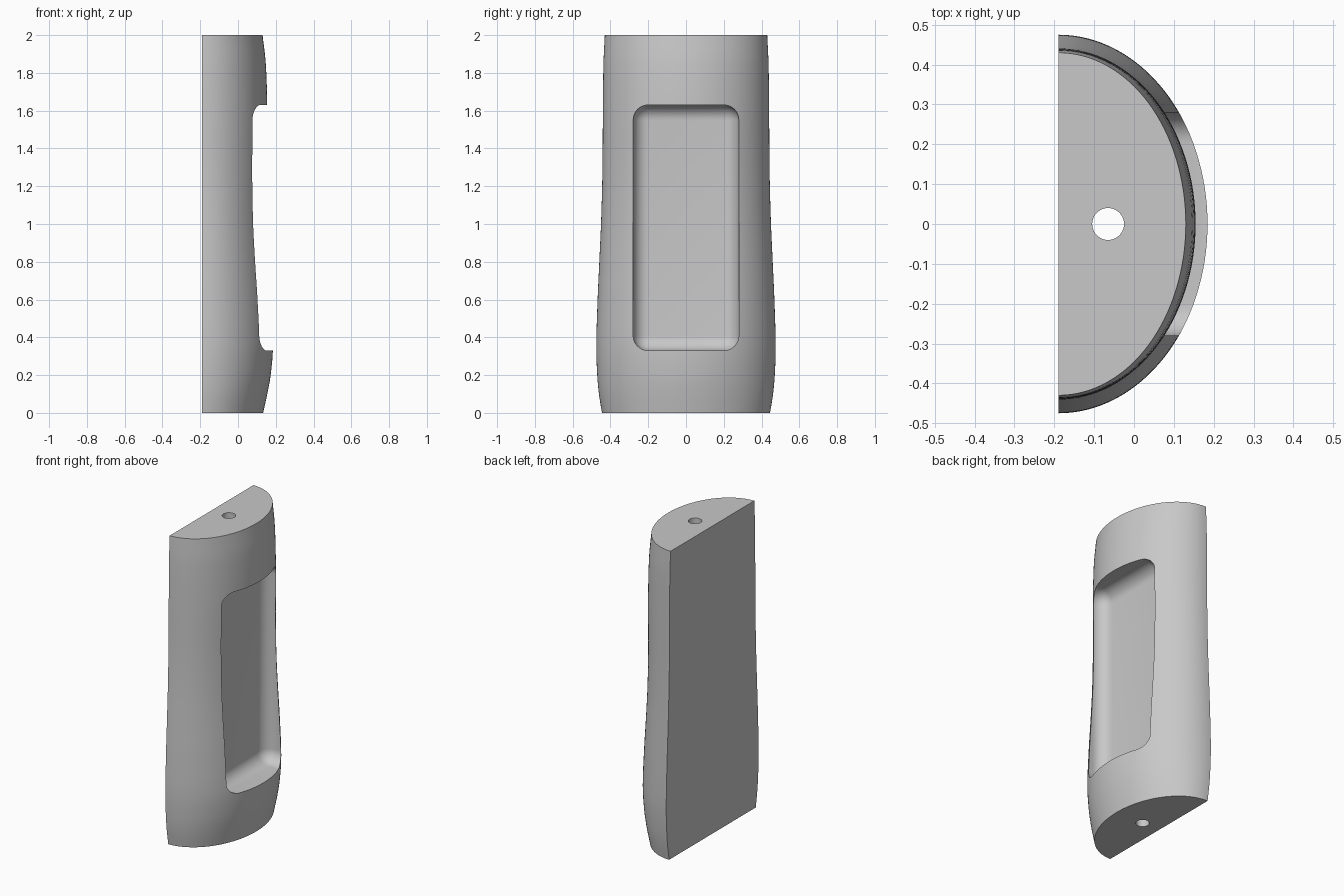
import bpy, bmesh, math
from mathutils import Matrix

if "Cube" in bpy.data.objects:
    bpy.data.objects.remove(bpy.data.objects["Cube"], do_unlink=True)

BACK = -0.19      # flat rear plane
SEGMENTS = 64     # steps around the half ellipse
RINGS = 60        # steps up the grip

grey = bpy.data.materials.new("plain grey")
grey.use_nodes = True
colour = (0.58, 0.58, 0.58, 1)
grey.diffuse_color = colour
grey.node_tree.nodes["Principled BSDF"].inputs["Base Color"].default_value = colour

# Grip profile: height, bulge depth, half width
PROFILE = [(0, 0.323, 0.445), (0.1, 0.345, 0.461), (0.2, 0.363, 0.47),
           (0.35, 0.375, 0.475), (0.6, 0.366, 0.468), (0.8, 0.354, 0.459),
           (1.0, 0.345, 0.45), (1.25, 0.342, 0.443), (1.6, 0.345, 0.44),
           (1.85, 0.337, 0.437), (2.0, 0.32, 0.43)]


def slope(i, k):
    a, b = PROFILE[max(i - 1, 0)], PROFILE[min(i + 1, len(PROFILE) - 1)]
    return (b[k] - a[k]) / (b[0] - a[0])


def size_at(z):
    """Smooth bulge depth and half width at a height."""
    i = max(j for j in range(len(PROFILE) - 1) if PROFILE[j][0] <= z)
    p, q = PROFILE[i], PROFILE[i + 1]
    h = q[0] - p[0]
    t = (z - p[0]) / h
    s = t * t * (3 - 2 * t)
    return [p[k] * (1 - s) + q[k] * s
            + h * t * (1 - t) * ((1 - t) * slope(i, k) - t * slope(i + 1, k))
            for k in (1, 2)]


def make_object(name, bm):
    bmesh.ops.recalc_face_normals(bm, faces=bm.faces)
    mesh = bpy.data.meshes.new(name)
    bm.to_mesh(mesh)
    bm.free()
    mesh.materials.append(grey)
    obj = bpy.data.objects.new(name, mesh)
    bpy.context.collection.objects.link(obj)
    return obj


# Half-oval grip body, lofted from ring to ring
bm = bmesh.new()
rings = []
for r in range(RINGS + 1):
    z = 2 * r / RINGS
    depth, width = size_at(z)
    angles = [math.pi * (s / SEGMENTS - 0.5) for s in range(SEGMENTS + 1)]
    rings.append([bm.verts.new((BACK + depth * math.cos(a), width * math.sin(a), z))
                  for a in angles])
for low, high in zip(rings, rings[1:]):
    for s in range(SEGMENTS + 1):
        n = (s + 1) % (SEGMENTS + 1)
        bm.faces.new((low[s], low[n], high[n], high[s]))
bm.faces.new(rings[0])
bm.faces.new(rings[-1])
grip = make_object("grip_body", bm)

# Rounded pocket cutter
bm = bmesh.new()
box = Matrix.Translation((0.25, 0, 0.98)) @ Matrix.Diagonal((0.5, 0.56, 1.3, 1))
bmesh.ops.create_cube(bm, size=1, matrix=box)
bmesh.ops.bevel(bm, geom=bm.edges[:], offset=0.08, segments=10, profile=0.5,
                affect='EDGES')
pocket = make_object("pocket_cutter", bm)

# Lengthwise bore cutter
bm = bmesh.new()
bmesh.ops.create_cone(bm, cap_ends=True, segments=40, radius1=0.04, radius2=0.04,
                      depth=2.4, matrix=Matrix.Translation((-0.065, 0, 1)))
bore = make_object("bore_cutter", bm)

# Cut the pocket and bore, then shade smooth with crisp rims
bpy.ops.object.select_all(action='DESELECT')
bpy.context.view_layer.objects.active = grip
grip.select_set(True)
for cutter in (pocket, bore):
    cutter.hide_render = True
    cut = grip.modifiers.new(cutter.name, 'BOOLEAN')
    cut.operation = 'DIFFERENCE'
    cut.solver = 'EXACT'
    cut.object = cutter
    bpy.ops.object.modifier_apply(modifier=cut.name)
    bpy.data.objects.remove(cutter, do_unlink=True)
bpy.ops.object.shade_smooth_by_angle(angle=math.radians(30))
